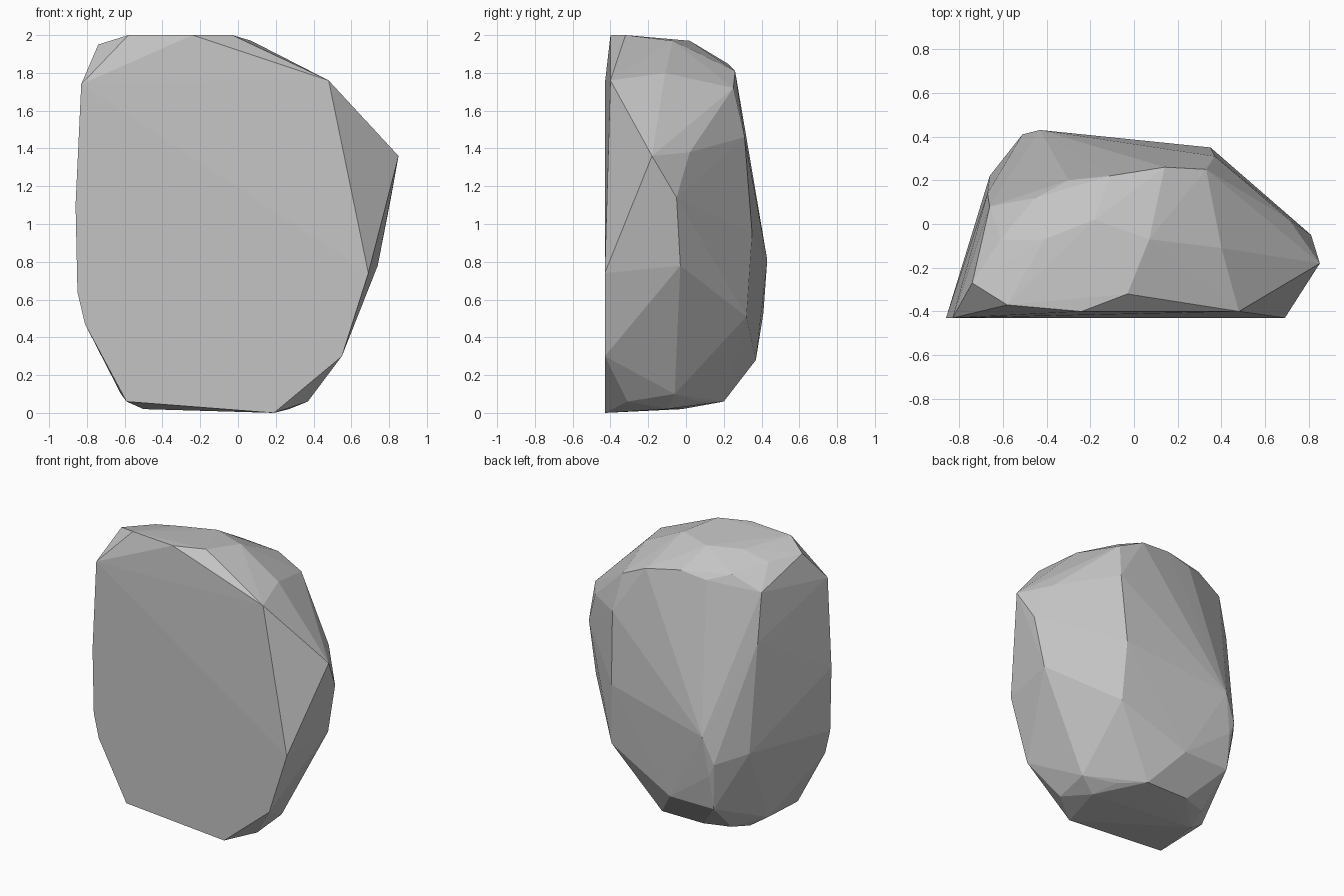
import bpy
import bmesh

# Remove only the default object
default_cube = bpy.data.objects.get("Cube")
if default_cube:
    bpy.data.objects.remove(default_cube, do_unlink=True)

# Corners of the cleaved, nearly flat front face
front_face = [
    (-.83, -.43, 1.74), (-.86, -.43, 1.1), (-.85, -.43, .64), (-.81, -.43, .47),
    (-.59, -.43, .06), (.19, -.43, 0), (.55, -.43, .3), (.69, -.43, .74),
    (.48, -.4, 1.76), (-.24, -.4, 2),
]

# Worn crown, from the front rim to the back shoulder
crown = [
    (-.58, -.37, 2), (-.74, -.27, 1.95), (-.03, -.32, 2), (-.61, -.07, 1.93),
    (-.41, -.07, 1.97), (-.18, .02, 1.97), (.07, -.07, 1.97), (.4, -.11, 1.8),
    (-.66, .08, 1.78), (-.45, .12, 1.87), (-.3, .2, 1.82), (-.11, .22, 1.85),
    (.14, .26, 1.81), (.33, .25, 1.72),
]

# Pointed side and the ridge behind it
pointed_side = [
    (.85, -.18, 1.36), (.81, -.05, 1.14), (.74, -.03, .78), (.71, .02, 1.38),
    (.37, .31, 1.46), (.35, .35, .95), (.37, .32, .51),
]

# Bulging back
back = [
    (-.67, .14, 1.44), (-.66, .22, .67), (-.43, .43, .81), (-.51, .41, .62),
    (-.47, .41, .53), (-.48, .37, .28), (-.13, .37, .28),
]

# Rounded underside
underside = [
    (.37, -.31, .06), (.39, -.06, .1), (.27, -.1, .02), (.2, .06, .06),
    (.05, .2, .06), (-.28, .2, .06), (-.46, .14, .06), (-.62, -.05, .1),
    (-.5, -.02, .02),
]


def make_material(name, grey):
    """One flat colour for both viewport and render."""
    material = bpy.data.materials.new(name)
    material.use_nodes = True
    colour = (grey, grey, grey, 1)
    material.diffuse_color = colour
    shader = next(n for n in material.node_tree.nodes if n.type == "BSDF_PRINCIPLED")
    shader.inputs["Base Color"].default_value = colour
    return material


def make_boulder(name, corners, material):
    """Wrap a faceted convex skin around the given corners."""
    bm = bmesh.new()
    for corner in corners:
        bm.verts.new(corner)
    bmesh.ops.convex_hull(bm, input=bm.verts[:])
    loose = [v for v in bm.verts if not v.link_faces]
    bmesh.ops.delete(bm, geom=loose, context="VERTS")
    bmesh.ops.recalc_face_normals(bm, faces=bm.faces[:])
    for face in bm.faces:
        face.smooth = False
    mesh = bpy.data.meshes.new(name)
    bm.to_mesh(mesh)
    bm.free()
    mesh.materials.append(material)
    boulder = bpy.data.objects.new(name, mesh)
    bpy.context.scene.collection.objects.link(boulder)
    return boulder


stone_grey = make_material("stone_grey", .55)
make_boulder("boulder", front_face + crown + pointed_side + back + underside, stone_grey)
